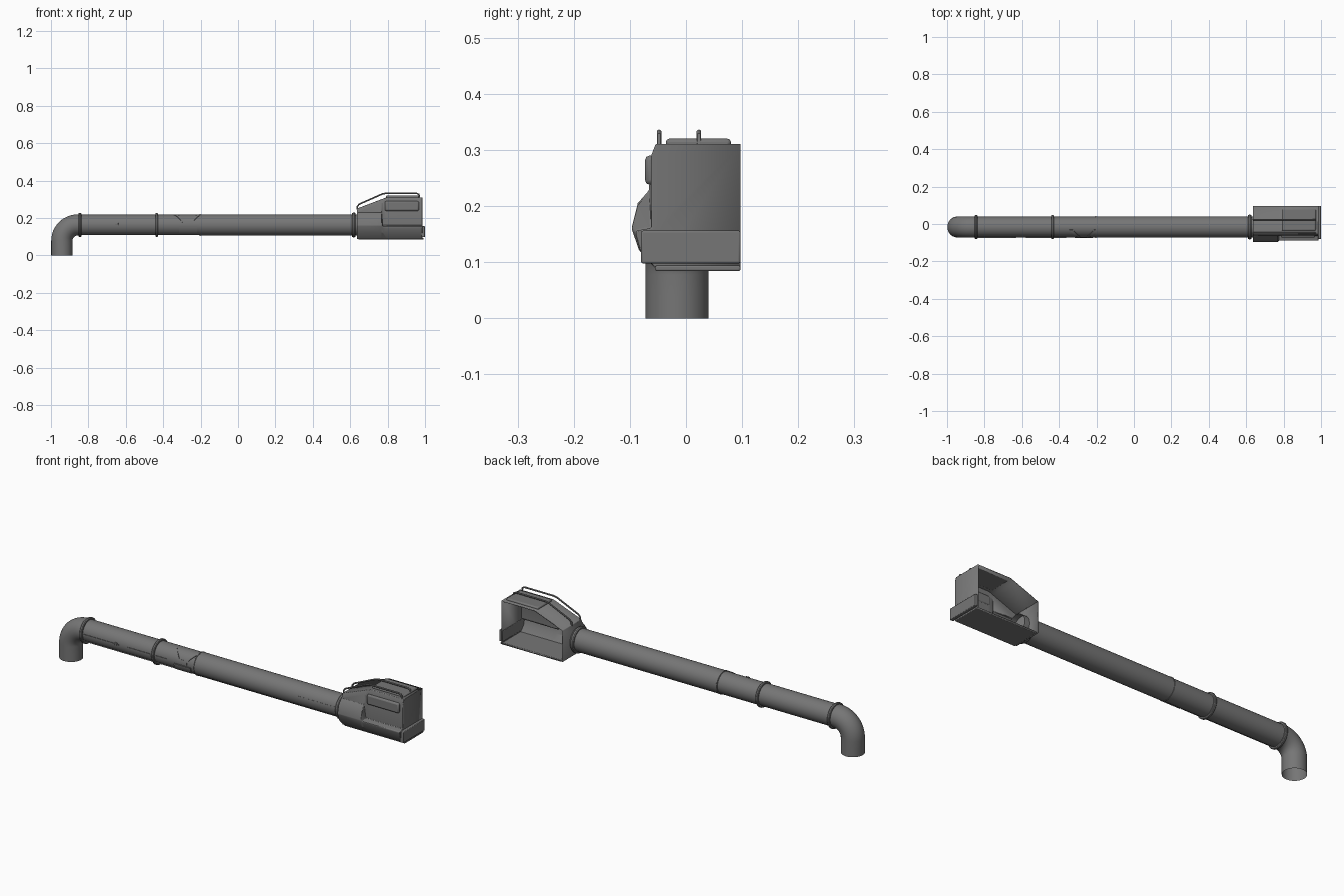
import bpy, bmesh, math
from mathutils import Vector

cube = bpy.data.objects.get("Cube")
if cube:
    bpy.data.objects.remove(cube, do_unlink=True)

grey = bpy.data.materials.new("dark_grey_plastic")
grey.use_nodes = True
grey.diffuse_color = (0.18, 0.18, 0.18, 1)
grey.node_tree.nodes["Principled BSDF"].inputs["Base Color"].default_value = (0.18, 0.18, 0.18, 1)

PY, PZ, R = -0.016, 0.163, 0.056   # pipe axis and radius


def finish(name, bm, bevel=0, thick=0, segments=2):
    bmesh.ops.recalc_face_normals(bm, faces=bm.faces)
    mesh = bpy.data.meshes.new(name)
    bm.to_mesh(mesh)
    bm.free()
    mesh.materials.append(grey)
    obj = bpy.data.objects.new(name, mesh)
    bpy.context.collection.objects.link(obj)
    bpy.ops.object.select_all(action='DESELECT')
    obj.select_set(True)
    bpy.context.view_layer.objects.active = obj
    bpy.ops.object.shade_smooth_by_angle(angle=math.radians(35))
    if bevel:
        m = obj.modifiers.new("Bevel", 'BEVEL')
        m.width, m.segments, m.limit_method = bevel, segments, 'ANGLE'
    if thick:
        m = obj.modifiers.new("Shell", 'SOLIDIFY')
        m.thickness, m.offset = thick, -1
    return obj


def loft(bm, rows, closed):
    """Skin equal-length rows of points."""
    grid = [[bm.verts.new(p) for p in row] for row in rows]
    n = len(rows[0])
    for a, b in zip(grid, grid[1:]):
        for i in range(n if closed else n - 1):
            j = (i + 1) % n
            bm.faces.new((a[i], a[j], b[j], b[i]))
    return grid


def tube(name, path, radius, sides=48, caps=False):
    """Round tube along a path lying in a plane of constant y."""
    pts = [Vector(p) for p in path]
    rows = []
    for i, p in enumerate(pts):
        d = (pts[min(i + 1, len(pts) - 1)] - pts[max(i - 1, 0)]).normalized()
        up = Vector((0, 1, 0)).cross(d)
        rows.append([p + radius * (math.cos(t) * up + math.sin(t) * Vector((0, 1, 0)))
                     for t in (2 * math.pi * k / sides for k in range(sides))])
    bm = bmesh.new()
    grid = loft(bm, rows, True)
    if caps:
        bm.faces.new(grid[0])
        bm.faces.new(grid[-1])
    return finish(name, bm)


def box(name, x0, x1, y0, y1, z0, z1, bevel=0.003):
    bm = bmesh.new()
    bmesh.ops.create_cube(bm, size=1)
    for v in bm.verts:
        v.co = ((x0 + x1) / 2 + v.co.x * (x1 - x0),
                (y0 + y1) / 2 + v.co.y * (y1 - y0),
                (z0 + z1) / 2 + v.co.z * (z1 - z0))
    return finish(name, bm, bevel)


def ring(name, x, width, radius):
    """Rounded clamp ring around the pipe."""
    rows = []
    for dx, r in ((-1, R - .004), (-1, radius - .003), (-.5, radius),
                  (.5, radius), (1, radius - .003), (1, R - .004)):
        rows.append([(x + dx * width / 2, PY + r * math.cos(t), PZ + r * math.sin(t))
                     for t in (2 * math.pi * k / 48 for k in range(48))])
    bm = bmesh.new()
    loft(bm, rows, True)
    return finish(name, bm)


def strap(name, x0, x1, width, a0, a1, radius=0.0585):
    """Curved plate on the pipe front; angles are degrees above the front line."""
    rows = []
    for k in range(9):
        t = math.radians(180 - a0 - (a1 - a0) * k / 8)
        x = x0 + (x1 - x0) * k / 8
        rows.append([(x + sx * width / 2, PY + r * math.cos(t), PZ + r * math.sin(t))
                     for sx, r in ((-1, R - .003), (-1, radius), (1, radius), (1, R - .003))])
    bm = bmesh.new()
    grid = loft(bm, rows, True)
    bm.faces.new(grid[0])
    bm.faces.new(grid[-1])
    return finish(name, bm)


# Elbow and lower pipe run, open at the foot
VX, BEND = -0.942, 0.085
path = [(VX, PY, 0), (VX, PY, 0.04)]
path += [(VX + BEND * (1 - math.cos(t)), PY, PZ - BEND * (1 - math.sin(t)))
         for t in (math.pi / 2 * k / 12 for k in range(13))]
tube("elbow_pipe", path + [(-0.845, PY, PZ)], 0.0565)
tube("lower_pipe", [(-0.85, PY, PZ), (-0.2, PY, PZ)], 0.055)
tube("upper_pipe", [(-0.205, PY, PZ), (0.67, PY, PZ)], R + .001)

# Clamp rings
for name, x, w, r in (("elbow_ring", -0.845, .014, .065), ("middle_ring", -0.435, .014, .064),
                      ("joint_ring", -0.203, .008, .0585), ("head_collar", 0.619, .017, .066)):
    ring(name, x, w, r)

# Joint bracket on the front of the pipe
strap("bracket_arm_outer", -0.335, -0.285, .018, 75, 10)
strap("bracket_arm_inner", -0.205, -0.255, .018, 75, 10)
strap("bracket_bridge", -0.27, -0.27, .055, 2, 22)
strap("bracket_foot", -0.268, -0.268, .095, -42, -6, .0595)

# Moulded seams along the pipe
for name, x0, x1, a in (("lower_seam", -0.84, -0.32, -40), ("upper_seam", -0.2, 0.61, -40),
                        ("short_seam", -0.84, -0.63, 4), ("second_short_seam", -0.58, -0.36, 4),
                        ("head_seam", 0.39, 0.61, 12)):
    strap(name, (x0 + x1) / 2, (x0 + x1) / 2, x1 - x0, a - 1.5, a + 1.5, .0582)
box("seam_clip", -0.655, -0.64, -0.075, -0.06, 0.162, 0.174, .002)

# Intake head: shell open at the back, with a deeper bulge beside the pipe
BACK = 0.097
deep = [(BACK, .087), (-.053, .087), (-.084, .122), (-.097, .16), (-.086, .205),
        (-.066, .228), (-.064, .29), (-.054, .311), (BACK, .311)]
slim = [(BACK, .087), (-.053, .087), (-.082, .122), (-.09, .152), (-.088, .156),
        (-.062, .161), (-.062, .29), (-.054, .311), (BACK, .311)]


def station(x, prof):
    top = min(.311, .25 + (x - .635) * .061 / .16)   # sloping roof near the pipe
    drop = .311 - top
    return [(x, y, z - drop * max(0, min(1, (z - .228) / .062))) for y, z in prof]


bm = bmesh.new()
grid = loft(bm, [station(.635, deep), station(.768, deep), station(.774, slim),
                 station(.797, slim), station(.986, slim)], False)
bm.faces.new(grid[0])
bm.faces.new(grid[-1])
finish("intake_head", bm, .004, .005)

# Head trim
box("end_band", .98, 1.0, -.08, BACK, .098, .156)
box("base_plate", .645, .992, -.055, BACK, .084, .094)
box("front_pad", .785, .968, -.073, -.055, .238, .29, .008)
box("roof_panel", .79, .972, -.036, .08, .305, .32, .006)

# Two roof rails
for side, y in (("right", -.048), ("left", .023)):
    tube("roof_rail_" + side, [(.638, y, .245), (.638, y, .262), (.648, y, .274), (.77, y, .328),
                               (.79, y, .332), (.955, y, .332), (.967, y, .327), (.97, y, .308)],
         .0042, 10, True)
